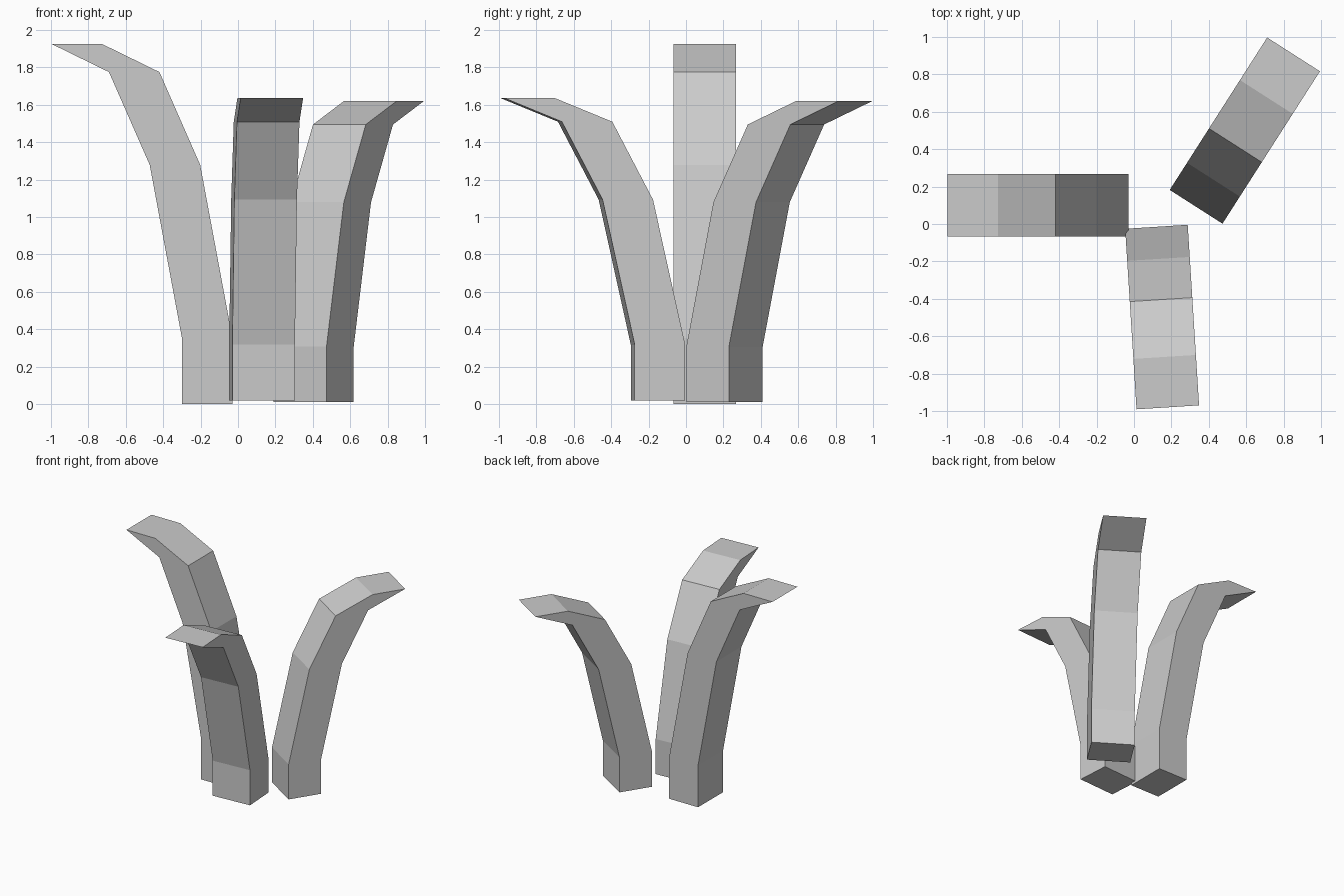
import bpy, bmesh
from math import radians
from mathutils import Matrix

if "Cube" in bpy.data.objects:
    bpy.data.objects.remove(bpy.data.objects["Cube"])

WIDTH, DEPTH = 0.335, 0.27
# (outward lean, height fraction) of each horizontal section
SECTIONS = [(0, 0), (0, 0.184), (0.172, 0.664), (0.39, 0.922), (0.697, 1)]


def blade(name, x, y, z, height, angle):
    """Grass blade: a rectangle stepped upward and outward along its local +x."""
    bm = bmesh.new()
    rings = []
    for lean, frac in SECTIONS:
        corners = [(0, -1), (DEPTH, -1), (DEPTH, 1), (0, 1)]
        rings.append([bm.verts.new((lean + u, s * WIDTH / 2, frac * height))
                      for u, s in corners])
    for low, high in zip(rings, rings[1:]):
        for i in range(4):
            j = (i + 1) % 4
            bm.faces.new((low[i], low[j], high[j], high[i]))
    bm.faces.new(rings[0][::-1])
    bm.faces.new(rings[-1])
    bmesh.ops.recalc_face_normals(bm, faces=bm.faces)
    mesh = bpy.data.meshes.new(name)
    bm.to_mesh(mesh)
    bm.free()
    obj = bpy.data.objects.new(name, mesh)
    obj.matrix_world = Matrix.Translation((x, y, z)) @ Matrix.Rotation(radians(angle), 4, 'Z')
    bpy.context.collection.objects.link(obj)


# Tall blade to the left, two shorter ones to the front and back right
blade("tall_grass_blade", -0.03, 0.10, 0.0, 1.925, 180)
blade("front_grass_blade", 0.12, -0.015, 0.02, 1.615, -86.4)
blade("back_grass_blade", 0.332, 0.092, 0.01, 1.61, 57.4)
